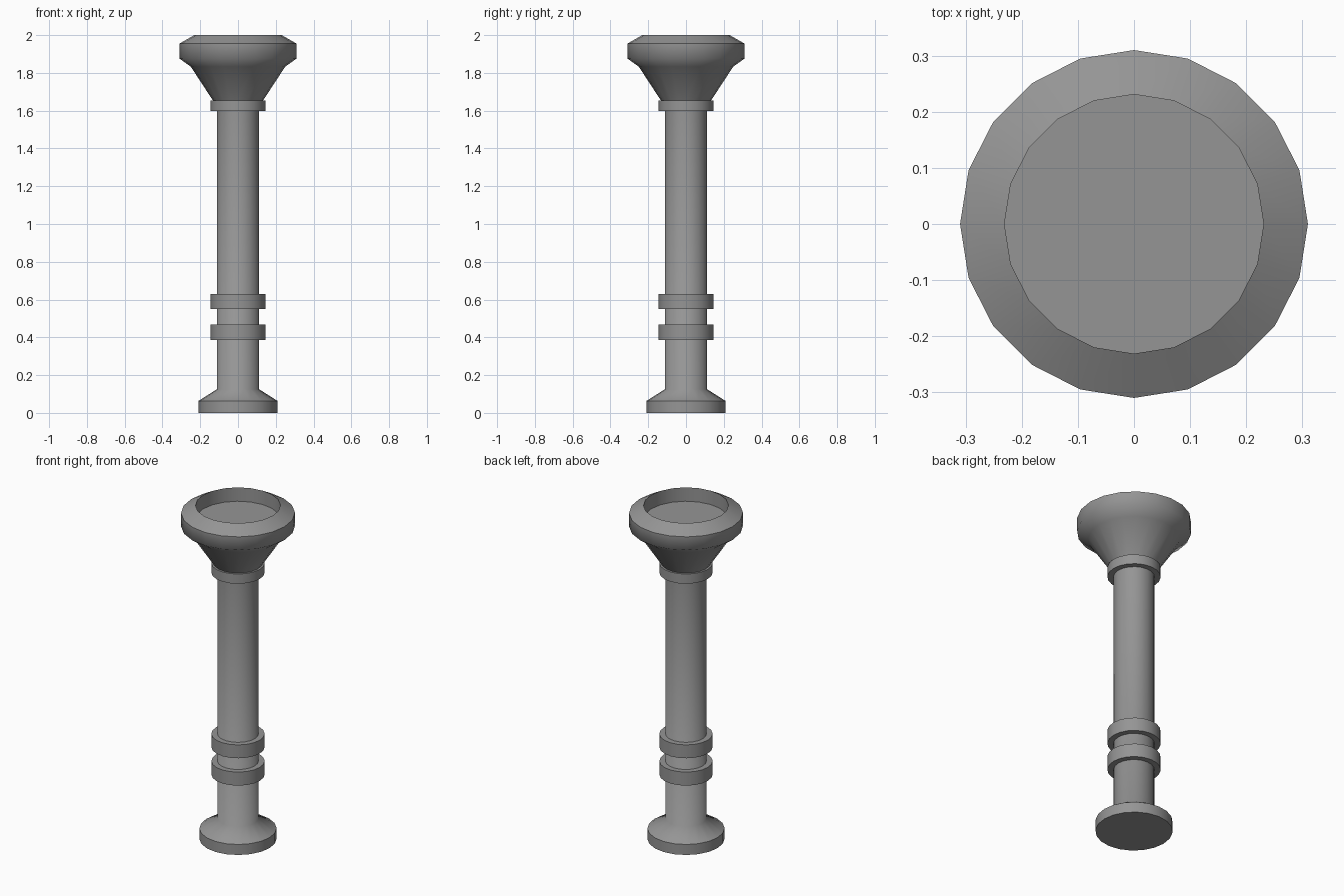
import bpy
import bmesh
from math import cos, sin, tau

SIDES = 20

cube = bpy.data.objects.get("Cube")
if cube:
    bpy.data.objects.remove(cube, do_unlink=True)

# Single plain grey material
grey = bpy.data.materials.new("stone_grey")
grey.use_nodes = True
colour = (0.3, 0.3, 0.3, 1)
grey.diffuse_color = colour
grey.node_tree.nodes["Principled BSDF"].inputs["Base Color"].default_value = colour


def lathe(name, profile):
    """Turn (radius, z, sharp) points, listed bottom to top, into a capped solid."""
    bm = bmesh.new()
    rings = []
    for radius, z, _ in profile:
        rings.append([bm.verts.new((radius * cos(tau * i / SIDES),
                                    radius * sin(tau * i / SIDES), z))
                      for i in range(SIDES)])
    for low, high in zip(rings, rings[1:]):
        for i in range(SIDES):
            j = (i + 1) % SIDES
            bm.faces.new((low[i], low[j], high[j], high[i]))
    bm.faces.new(rings[0][::-1])
    bm.faces.new(rings[-1])
    for face in bm.faces:
        face.smooth = True
    # Crisp creases around the chosen rings
    for ring, (_, _, sharp) in zip(rings, profile):
        if sharp:
            for i in range(SIDES):
                bm.edges.get((ring[i], ring[(i + 1) % SIDES])).smooth = False
    mesh = bpy.data.meshes.new(name)
    bm.to_mesh(mesh)
    bm.free()
    mesh.materials.append(grey)
    obj = bpy.data.objects.new(name, mesh)
    bpy.context.collection.objects.link(obj)
    return obj


# Foot flaring softly into the shaft
lathe("foot_and_shaft", [(0.21, 0, True), (0.21, 0.063, True),
                         (0.112, 0.125, False), (0.112, 1.66, True)])

# Raised bands around the shaft
for name, low, high in (("lower_band", 0.386, 0.467),
                        ("middle_band", 0.55, 0.63),
                        ("upper_collar", 1.597, 1.655)):
    lathe(name, [(0.145, low, True), (0.145, high, True)])

# Flared head with a recessed top
lathe("head", [(0.13, 1.65, True), (0.25, 1.833, False), (0.31, 1.876, False),
               (0.31, 1.955, True), (0.231, 2.0, True), (0.231, 1.917, True)])
